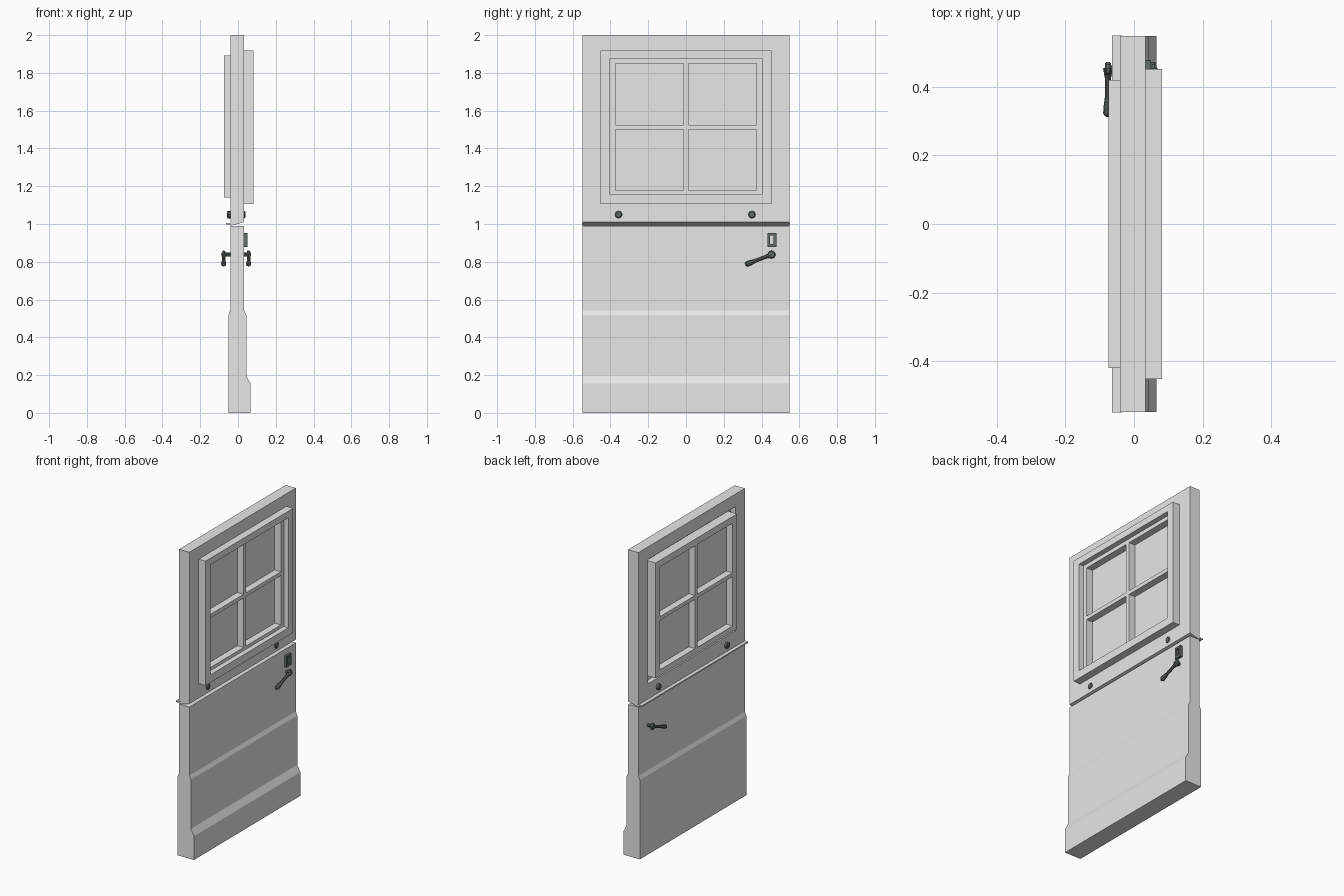
import bpy
import bmesh
from mathutils import Vector, Matrix

default = bpy.data.objects.get("Cube")
if default:
    bpy.data.objects.remove(default)


def material(name, color):
    mat = bpy.data.materials.new(name)
    mat.use_nodes = True
    mat.diffuse_color = (*color, 1)
    mat.node_tree.nodes["Principled BSDF"].inputs["Base Color"].default_value = (*color, 1)
    return mat


PAINT = material("grey_paint", (0.8, 0.8, 0.8))
IRON = material("dark_iron", (0.12, 0.15, 0.135))


def finish(name, bm, mat):
    bmesh.ops.recalc_face_normals(bm, faces=bm.faces)
    mesh = bpy.data.meshes.new(name)
    bm.to_mesh(mesh)
    bm.free()
    mesh.materials.append(mat)
    obj = bpy.data.objects.new(name, mesh)
    bpy.context.collection.objects.link(obj)
    return obj


def box(name, x, y, z, mat):
    bm = bmesh.new()
    size = [b - a for a, b in (x, y, z)]
    mid = [(a + b) / 2 for a, b in (x, y, z)]
    bmesh.ops.create_cube(bm, size=1, matrix=Matrix.Translation(mid) @ Matrix.Diagonal((*size, 1)))
    return finish(name, bm, mat)


def frame(name, x, outer, inner, mat, bottom_rise=0):
    """Rectangular ring in the y-z plane; rects are (y0, y1, z0, z1)."""
    bm = bmesh.new()
    loops = []
    for xi, rise in ((x[0], -bottom_rise), (x[1], bottom_rise)):
        for rect, lift in ((outer, rise), (inner, 0)):
            y0, y1, z0, z1 = rect
            corners = ((y0, z0 + lift), (y1, z0 + lift), (y1, z1), (y0, z1))
            loops.append([bm.verts.new((xi, y, z)) for y, z in corners])
    for a, b in ((0, 1), (1, 3), (3, 2), (2, 0)):
        for i in range(4):
            j = (i + 1) % 4
            bm.faces.new((loops[a][i], loops[a][j], loops[b][j], loops[b][i]))
    return finish(name, bm, mat)


def lathe(name, start, direction, profile, sides, mat):
    """Closed turned shape; profile is (distance along axis, radius)."""
    bm = bmesh.new()
    turn = Vector(direction).to_track_quat('Z', 'Y').to_matrix().to_4x4()
    place = Matrix.Translation(start) @ turn
    rings = []
    for t, r in profile:
        ring = bmesh.ops.create_circle(bm, segments=sides, radius=r,
                                       matrix=place @ Matrix.Translation((0, 0, t)))
        rings.append(ring["verts"])
    for a, b in zip(rings, rings[1:]):
        for i in range(sides):
            j = (i + 1) % sides
            bm.faces.new((a[i], a[j], b[j], b[i]))
    bm.faces.new(rings[0])
    bm.faces.new(rings[-1])
    return finish(name, bm, mat)


HALF = 0.549
BACK, FRONT = -0.041, 0.033

# Lower leaf: stepped profile extruded across the width
profile = [(-0.051, 0), (0.066, 0), (0.066, 0.155), (0.044, 0.197), (0.044, 0.518),
           (FRONT, 0.543), (FRONT, 0.99), (BACK, 0.99), (BACK, 0.543), (-0.051, 0.518)]
bm = bmesh.new()
face = bm.faces.new([bm.verts.new((x, -HALF, z)) for x, z in profile])
new = bmesh.ops.extrude_face_region(bm, geom=[face])["geom"]
bmesh.ops.translate(bm, vec=(0, 2 * HALF, 0), verts=[v for v in new if isinstance(v, bmesh.types.BMVert)])
finish("lower_leaf", bm, PAINT)

# Upper leaf with window opening and a sloping bottom edge
opening = (-0.452, 0.452, 1.106, 1.918)
frame("upper_leaf", (BACK, FRONT), (-HALF, HALF, 1.0, 2.0), opening, PAINT, 0.01)
box("weather_strip", (-0.064, -0.035), (-0.55, 0.55), (0.998, 1.006), PAINT)

# Window trim, sash, glazing bars and pane
frame("window_trim", (-0.01, 0.082), opening, (-0.402, 0.402, 1.157, 1.875), PAINT)
sash = (-0.075, 0.049)
frame("window_sash", sash, (-0.42, 0.42, 1.14, 1.892), (-0.373, 0.373, 1.178, 1.849), PAINT)
box("upright_bar", sash, (-0.013, 0.013), (1.175, 1.852), PAINT)
box("cross_bar", sash, (-0.375, 0.375), (1.5, 1.525), PAINT)
box("window_pane", (-0.03, 0.004), (-0.375, 0.375), (1.175, 1.852), PAINT)

# Round studs through the upper leaf
for side, y in (("right", -0.357), ("left", 0.349)):
    lathe(f"stud_{side}", (-0.058, y, 1.05), (1, 0, 0),
          [(0, 0.015), (0.004, 0.02), (0.092, 0.02), (0.098, 0.015)], 8, IRON)

# Lock plate with its slot
frame("lock_plate", (FRONT - 0.003, 0.05), (0.431, 0.479, 0.878, 0.952),
      (0.446, 0.464, 0.893, 0.938), IRON)

# Lever handles on both sides
for side, sign, surface, reach in (("front", 1, FRONT, 0.056), ("back", -1, BACK, -0.076)):
    root = Vector((surface - sign * 0.004, 0.453, 0.838))
    length = abs(reach - root.x)
    lathe(f"handle_spindle_{side}", root, (sign, 0, 0),
          [(0, 0.01), (length, 0.01)], 8, IRON)
    lathe(f"handle_boss_{side}", (reach - sign * 0.009, 0.453, 0.838), (sign, 0, 0),
          [(0, 0.017), (0.005, 0.021), (0.013, 0.021), (0.018, 0.016)], 10, IRON)
    lathe(f"handle_lever_{side}", (reach, 0.453, 0.838), (0, -0.13, -0.05),
          [(0, 0.014), (0.03, 0.009), (0.09, 0.009), (0.118, 0.013), (0.14, 0.014), (0.148, 0.008)],
          8, IRON)
